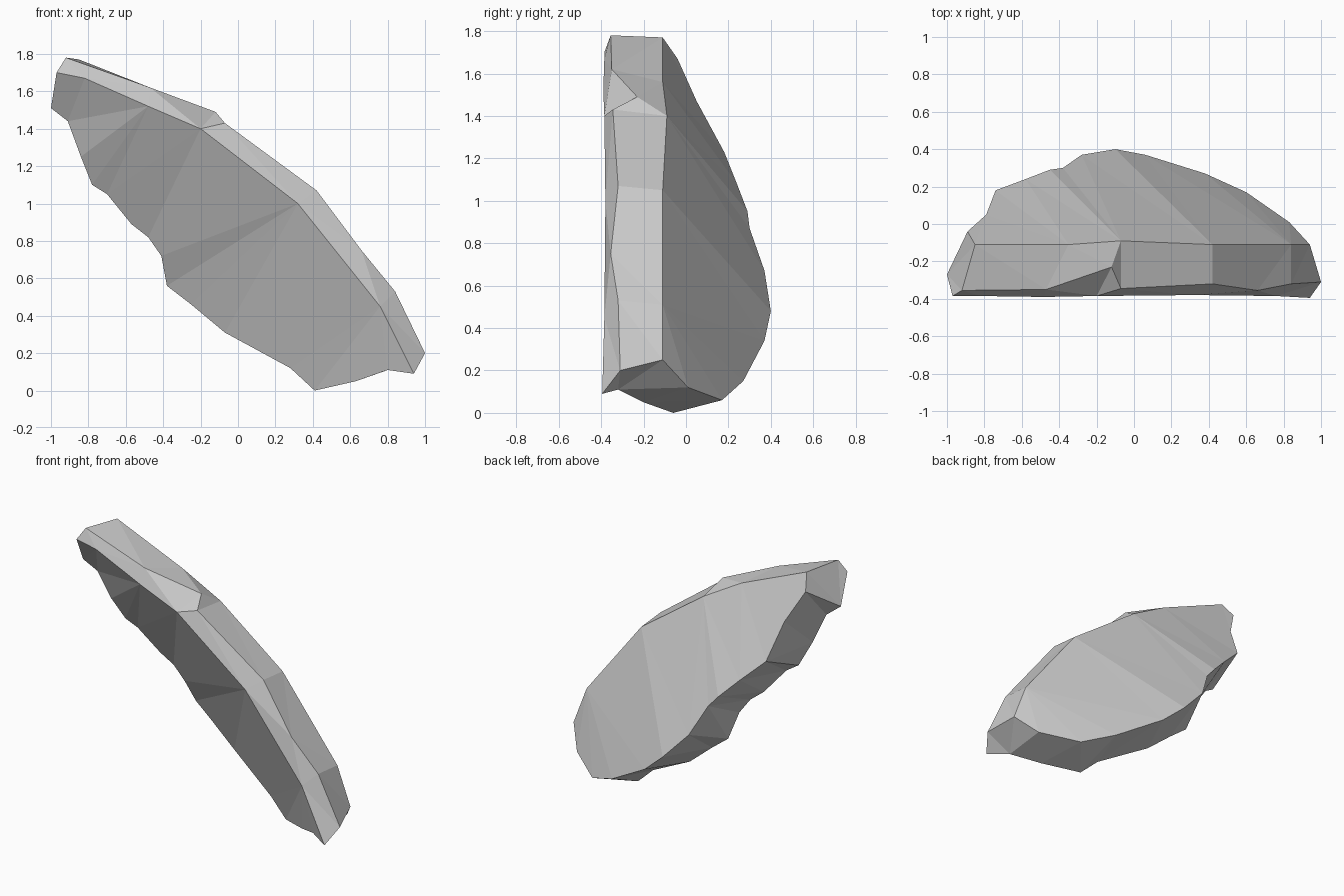
import bpy, bmesh
from mathutils import Vector

if "Cube" in bpy.data.objects:
    bpy.data.objects.remove(bpy.data.objects["Cube"])

# Contour lines of the rock shard, each running from its upper-left tip to its lower-right tip
front_edge = [(-.97, -.385, 1.70), (-.82, -.385, 1.67), (-.48, -.39, 1.52), (-.20, -.385, 1.40),
              (.32, -.38, 1.0), (.76, -.385, .45), (.94, -.395, .09)]
ridge = [(-.92, -.355, 1.78), (-.47, -.35, 1.62), (-.12, -.23, 1.49), (-.07, -.345, 1.43),
         (.42, -.32, 1.07), (.66, -.355, .75), (.84, -.32, .53), (1.0, -.31, .20)]
back_edge = [(-.85, -.11, 1.77), (-.35, -.11, 1.56), (-.07, -.09, 1.40), (.42, -.11, 1.05),
             (.84, -.11, .51), (.94, -.11, .25)]
back_rim = [(-.89, -.04, 1.67), (-.79, .05, 1.47), (-.74, .18, 1.23), (-.58, .24, 1.08),
            (-.45, .29, .95), (-.38, .30, .87), (-.28, .37, .67), (-.10, .40, .48),
            (.06, .37, .34), (.38, .27, .15), (.60, .17, .06), (.83, .01, .12)]
front_rim = [(-1.0, -.27, 1.51), (-.91, -.24, 1.44), (-.84, -.19, 1.25), (-.78, -.12, 1.10),
             (-.70, -.10, 1.05), (-.57, -.04, .89), (-.48, -.02, .82), (-.41, 0, .72),
             (-.38, .08, .56), (-.25, .07, .46), (-.07, .06, .31), (.28, -.04, .12),
             (.41, -.06, 0), (.63, -.20, .05), (.80, -.32, .11)]

bm = bmesh.new()
lines = [[bm.verts.new(Vector(p)) for p in line]
         for line in (front_edge, ridge, back_edge, back_rim, front_rim)]


def stitch(a, b):
    """Fill the band between two contour lines with triangles, taking the shorter diagonal."""
    i = j = 0
    while i < len(a) - 1 or j < len(b) - 1:
        if j == len(b) - 1:
            step_a = True
        elif i == len(a) - 1:
            step_a = False
        else:
            step_a = (a[i + 1].co - b[j].co).length < (a[i].co - b[j + 1].co).length
        if step_a:
            bm.faces.new((a[i], b[j], a[i + 1]))
            i += 1
        else:
            bm.faces.new((a[i], b[j], b[j + 1]))
            j += 1


# Five faceted bands around the slab
for k in range(5):
    stitch(lines[k], lines[(k + 1) % 5])

# Two broken ends
caps = [bm.faces.new([line[end] for line in lines]) for end in (0, -1)]
bmesh.ops.triangulate(bm, faces=caps)
bmesh.ops.recalc_face_normals(bm, faces=bm.faces)

mesh = bpy.data.meshes.new("rock_shard")
bm.to_mesh(mesh)
bm.free()
bpy.context.collection.objects.link(bpy.data.objects.new("rock_shard", mesh))
